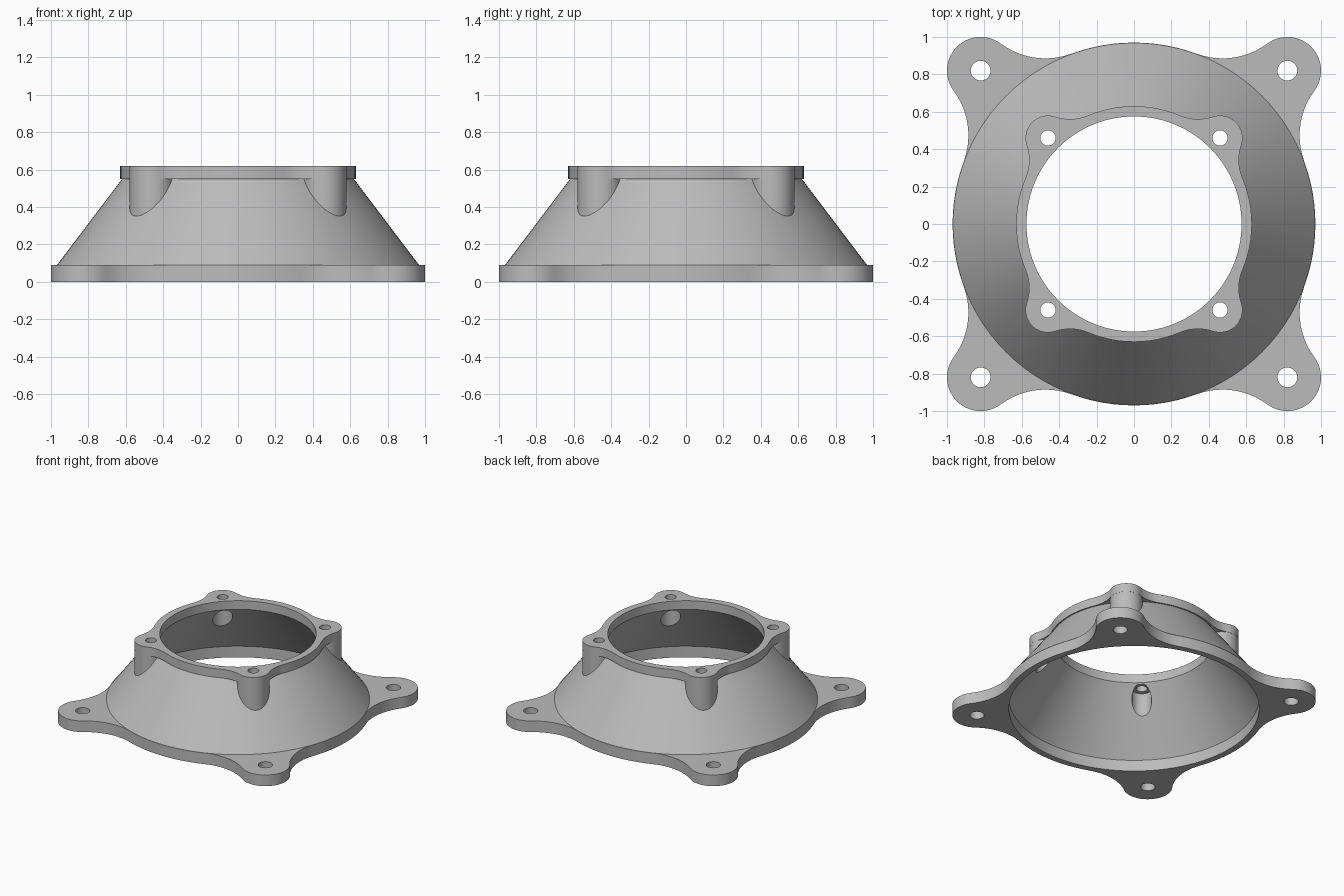
import bpy, bmesh, math
from mathutils import Matrix

cube = bpy.data.objects.get("Cube")
if cube:
    bpy.data.objects.remove(cube)

SEGS = 96
CORNERS = [(sx, sy) for sx in (-1, 1) for sy in (-1, 1)]
BASE_LOBE, TOP_LOBE = 0.82, 0.46        # corner offsets of the bolt lobes
BASE_TOP, NECK, TOP = 0.09, 0.55, 0.62  # heights

grey = bpy.data.materials.new("plain grey")
grey.use_nodes = True
colour = (0.5, 0.5, 0.5, 1)
grey.diffuse_color = colour
grey.node_tree.nodes["Principled BSDF"].inputs["Base Color"].default_value = colour


def make_object(name, bm):
    bmesh.ops.recalc_face_normals(bm, faces=bm.faces)
    mesh = bpy.data.meshes.new(name)
    bm.to_mesh(mesh)
    bm.free()
    mesh.materials.append(grey)
    ob = bpy.data.objects.new(name, mesh)
    bpy.context.collection.objects.link(ob)
    return ob


def stack(name, rings):
    """Closed solid from a list of equal-length point rings."""
    bm = bmesh.new()
    loops = [[bm.verts.new(p) for p in ring] for ring in rings]
    n = len(loops[0])
    for low, high in zip(loops, loops[1:]):
        for i in range(n):
            j = (i + 1) % n
            bm.faces.new((low[i], low[j], high[j], high[i]))
    bm.faces.new(loops[0][::-1])
    bm.faces.new(loops[-1])
    return make_object(name, bm)


def revolve(name, profile, centre=(0, 0), segs=SEGS):
    angles = [2 * math.pi * i / segs for i in range(segs)]
    return stack(name, [[(centre[0] + r * math.cos(a), centre[1] + r * math.sin(a), z)
                         for a in angles] for r, z in profile])


def arc(cx, cy, r, start, end, n):
    return [(cx + r * math.cos(start + (end - start) * i / n),
             cy + r * math.sin(start + (end - start) * i / n)) for i in range(n)]


def flange(name, ring, offset, lobe, fillet, z0, z1):
    """Round plate with four corner lobes blended in by tangent fillets."""
    d = offset * math.sqrt(2)
    a, b = ring + fillet, lobe + fillet
    t = (d * d + a * a - b * b) / (2 * d)
    h = math.sqrt(a * a - t * t)
    to_ring, to_lobe = math.atan2(h, -t), math.atan2(h, d - t)
    tip, tangent = math.atan2(h, t - d), math.atan2(h, t)
    quarter = arc(t, -h, fillet, to_ring, to_lobe, 12)
    quarter += arc(d, 0, lobe, -tip, tip, 24)
    quarter += arc(t, h, fillet, -to_lobe, -to_ring, 12)
    quarter += arc(0, 0, ring, tangent, math.pi / 2 - tangent, 12)
    outline = []
    for k in range(4):
        c, s = math.cos(math.pi * (k / 2 + 0.25)), math.sin(math.pi * (k / 2 + 0.25))
        outline += [(x * c - y * s, x * s + y * c) for x, y in quarter]
    return stack(name, [[(x, y, z) for x, y in outline] for z in (z0, z1)])


def combine(body, other, operation):
    mod = body.modifiers.new(operation, 'BOOLEAN')
    mod.operation, mod.solver, mod.object = operation, 'EXACT', other
    bpy.context.view_layer.objects.active = body
    bpy.ops.object.modifier_apply(modifier=mod.name)
    bpy.data.objects.remove(other)


# Solid body: base flange, conical wall, top flange and bosses
body = flange("adapter_body", 0.97, BASE_LOBE, 0.18, 0.4, 0, BASE_TOP)
cone = revolve("cone_wall", [(0.968, 0.04), (0.968, BASE_TOP), (0.62, NECK), (0.62, 0.58)])
combine(body, cone, 'UNION')
top = flange("top_flange", 0.63, TOP_LOBE, 0.12, 0.25, NECK, TOP)
combine(body, top, 'UNION')
for sx, sy in CORNERS:
    boss = revolve("boss", [(0.119, 0.33), (0.119, 0.58)],
                   (sx * TOP_LOBE, sy * TOP_LOBE), 48)
    combine(body, boss, 'UNION')

# Hollow inside with straight bores at both ends
cavity = revolve("cavity", [(0.92, -0.1), (0.92, BASE_TOP), (0.575, NECK), (0.575, 0.8)])
combine(body, cavity, 'DIFFERENCE')

# Bolt holes, with wider pockets under the top ones
for sx, sy in CORNERS:
    base_hole = revolve("base_hole", [(0.053, -0.1), (0.053, 0.2)],
                        (sx * BASE_LOBE, sy * BASE_LOBE), 32)
    combine(body, base_hole, 'DIFFERENCE')
    top_hole = revolve("top_hole", [(0.073, 0.3), (0.073, 0.54), (0.041, 0.54), (0.041, 0.8)],
                       (sx * TOP_LOBE, sy * TOP_LOBE), 32)
    combine(body, top_hole, 'DIFFERENCE')

# Smooth curves, crisp edges
bpy.ops.object.select_all(action='DESELECT')
body.select_set(True)
bpy.context.view_layer.objects.active = body
bpy.ops.object.shade_smooth_by_angle(angle=math.radians(25))
